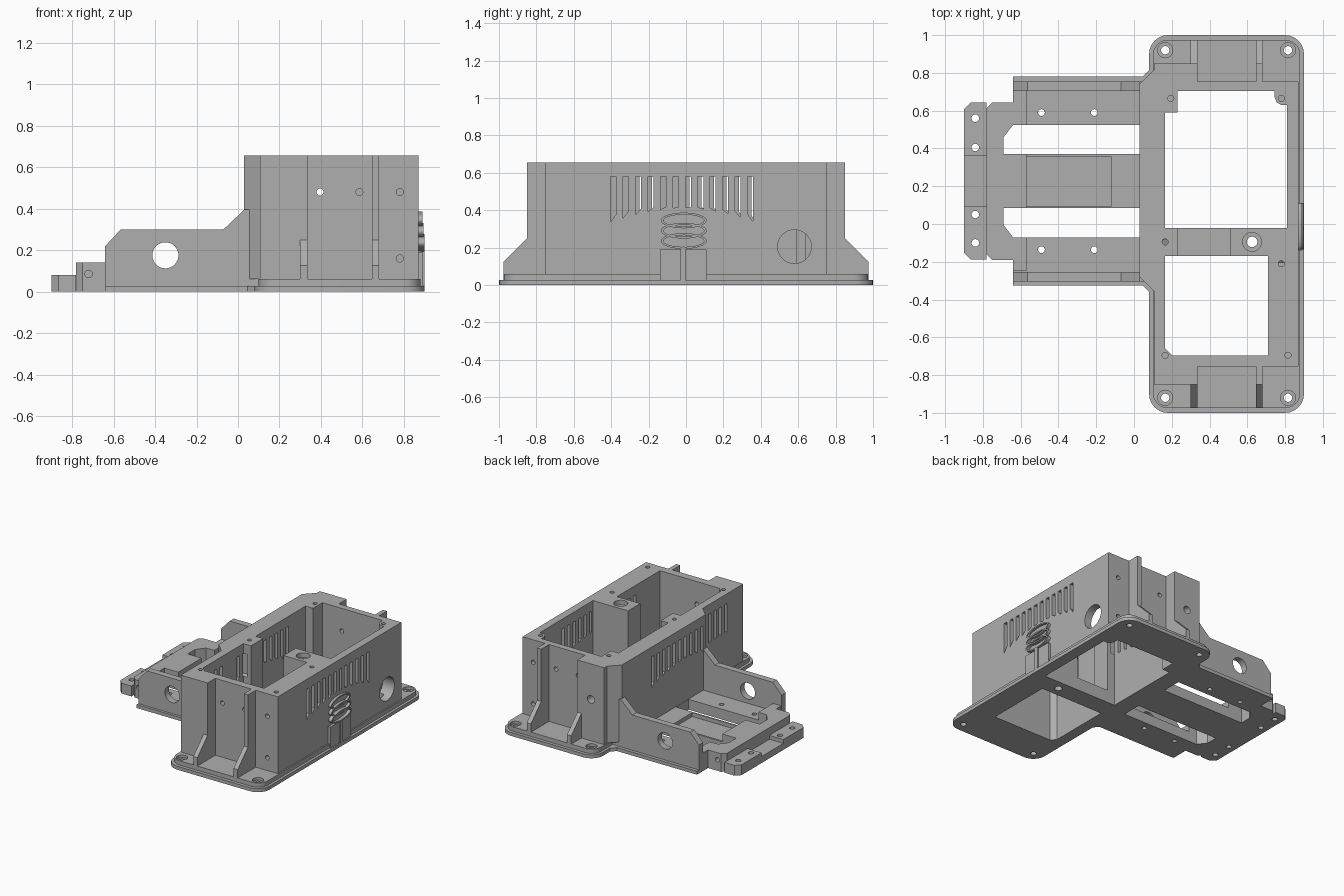
import bpy, bmesh, math
from mathutils import Vector

cube = bpy.data.objects.get("Cube")
if cube:
    bpy.data.objects.remove(cube, do_unlink=True)

grey = bpy.data.materials.new("plain grey")
grey.use_nodes = True
grey.diffuse_color = (0.43, 0.43, 0.43, 1)
grey.node_tree.nodes["Principled BSDF"].inputs["Base Color"].default_value = (0.43, 0.43, 0.43, 1)


# A prism is (axis, outline, low, high)
def rect(u0, v0, u1, v1):
    return [(u0, v0), (u1, v0), (u1, v1), (u0, v1)]


def circle(u, v, r, n=24, rv=None):
    rv = rv or r
    return [(u + r * math.cos(2 * math.pi * i / n), v + rv * math.sin(2 * math.pi * i / n)) for i in range(n)]


def rounded(u0, v0, u1, v1, r, n=6):
    pts = []
    for cu, cv, a in ((u1 - r, v1 - r, 0), (u0 + r, v1 - r, 90), (u0 + r, v0 + r, 180), (u1 - r, v0 + r, 270)):
        for i in range(n + 1):
            t = math.radians(a + 90 * i / n)
            pts.append((cu + r * math.cos(t), cv + r * math.sin(t)))
    return pts


def box(x0, y0, z0, x1, y1, z1):
    return ("z", rect(x0, y0, x1, y1), z0, z1)


def make_mesh(name, prisms):
    bm = bmesh.new()
    for axis, pts, lo, hi in prisms:
        def place(p, w):
            return {"z": (p[0], p[1], w), "y": (p[0], w, p[1]), "x": (w, p[0], p[1])}[axis]
        a = [bm.verts.new(place(p, lo)) for p in pts]
        b = [bm.verts.new(place(p, hi)) for p in pts]
        bm.faces.new(a[::-1])
        bm.faces.new(b)
        for i in range(len(pts)):
            j = (i + 1) % len(pts)
            bm.faces.new((a[i], a[j], b[j], b[i]))
    bmesh.ops.recalc_face_normals(bm, faces=bm.faces)
    me = bpy.data.meshes.new(name)
    bm.to_mesh(me)
    bm.free()
    ob = bpy.data.objects.new(name, me)
    bpy.context.scene.collection.objects.link(ob)
    return ob


def part(name, prisms, *cut_groups):
    """Solid prisms, then one boolean cut for each group of separate cutters."""
    ob = make_mesh(name, prisms)
    for group in cut_groups:
        cutter = make_mesh("cutter", group)
        cutter.hide_render = True
        mod = ob.modifiers.new("cut", "BOOLEAN")
        mod.operation, mod.solver, mod.object = "DIFFERENCE", "EXACT", cutter
        bpy.context.view_layer.update()
        me = bpy.data.meshes.new_from_object(ob.evaluated_get(bpy.context.evaluated_depsgraph_get()))
        ob.modifiers.clear()
        ob.data = me
        bpy.data.objects.remove(cutter, do_unlink=True)
    ob.data.materials.clear()
    ob.data.materials.append(grey)
    bpy.context.view_layer.objects.active = ob
    bpy.ops.object.select_all(action="DESELECT")
    ob.select_set(True)
    bpy.ops.object.shade_smooth_by_angle(angle=math.radians(30))
    return ob


# Two wells through the housing and base
back_well = [(0.165, -0.02), (0.81, -0.02), (0.81, 0.63), (0.78, 0.63), (0.755, 0.645),
             (0.745, 0.67), (0.745, 0.705), (0.23, 0.705), (0.23, 0.59), (0.165, 0.59)]
front_well = [(0.20, -0.695), (0.71, -0.695), (0.71, -0.17), (0.165, -0.17), (0.165, -0.66)]
wells = [("z", back_well, -0.1, 1), ("z", front_well, -0.1, 1)]

# Base flange in two steps, with screw holes in the corners
corners = [(x, y) for x in (0.165, 0.815) for y in (-0.92, 0.92)]
big_hole = ("z", circle(0.625, -0.095, 0.028), -0.1, 1)
screws = [("z", circle(x, y, 0.022), -0.1, 0.2) for x, y in corners]
part("base_flange", [("z", rounded(0.08, -1, 0.9, 1, 0.1), 0, 0.027)], wells, screws + [big_hole])
part("base_step", [("z", rounded(0.1, -0.975, 0.88, 0.975, 0.08), 0.027, 0.06)], wells,
     [("z", circle(x, y, 0.04), 0.04, 0.2) for x, y in corners], screws + [big_hole])

# Main housing outline, mirrored front to back except at the tray side
half = [(0.105, 0.85), (0.335, 0.85), (0.335, 0.755), (0.645, 0.755),
        (0.645, 0.85), (0.68, 0.85), (0.68, 0.755), (0.87, 0.755)]
outline = ([(0.03, -0.28), (0.03, 0.74), (0.105, 0.815)] + half
           + [(x, -y) for x, y in reversed(half)] + [(0.105, -0.355)])


def slot(y, lo, hi, x0, x1, w=0.015):
    k = 0.02 * (1 if y > 0 else -1) * min(1, abs(y) * 3)
    return ("x", [(y - w, lo + k), (y + w, lo - k), (y + w, hi), (y - w, hi)], x0, x1)


def arc(y):
    return 0.415 - 0.42 * (y + 0.02) ** 2


# Vent slots in both long walls
right_slots = [slot(y, arc(y), 0.58, 0.6, 1) for y in [-0.388 + 0.0665 * i for i in range(12)]]
left_slots = [slot(y, arc(y), 0.58, -0.1, 0.2) for y in [0.365 - 0.0665 * i for i in range(10)]]
left_slots += [("x", rect(y - 0.015, 0.36, y + 0.015, 0.58), 0, 0.2) for y in (-0.44, -0.505, -0.57, -0.635)]

# Gap in the cross wall, side port, wall holes and top screw holes
port = ("x", circle(0.58, 0.205, 0.09, 32), 0.77, 1)
gap = box(0.23, -0.19, 0.1, 0.51, 0.0, 1)
wall_holes = [("y", circle(0.395, 0.48, 0.017, 16), -1, 1)]
for s in (-1, 1):
    for x, z in ((0.585, 0.48), (0.78, 0.48), (0.78, 0.16)):
        wall_holes.append(("y", circle(x, z, 0.017, 16), *sorted((s * 0.72, s * 1))))
wall_holes.append(("y", circle(0.22, 0.38, 0.03, 20), 0.75, 1))
top_holes = [("z", circle(x, y, 0.016, 16), 0.5, 1) for x, y in
             ((0.195, 0.665), (0.78, 0.665), (0.165, -0.095), (0.78, -0.21), (0.815, -0.695), (0.165, -0.695))]
part("main_housing", [("z", outline, 0.06, 0.655)], wells, [gap], right_slots + left_slots, [port],
     wall_holes, top_holes + [("z", circle(0.625, -0.095, 0.05), 0.62, 1)], [big_hole])

# Gussets bracing the end walls
for s, side in ((-1, "front"), (1, "back")):
    for x, n in ((0.30, "right"), (0.645, "left")):
        prof = [(s * 0.84, 0.05), (s * 0.975, 0.05), (s * 0.975, 0.125), (s * 0.85, 0.25), (s * 0.84, 0.25)]
        part(f"{side}_{n}_gusset", [("x", prof, x, x + 0.035)])

# Tray plate, its thin rim and long slots
mid = 0.227
def tray_y(pts):
    return [(x, 2 * mid - y) for x, y in pts]


long_slot = [(-0.69, 0.37), (0.028, 0.37), (0.028, 0.525), (-0.64, 0.525), (-0.69, 0.46)]
long_slots = [("z", p, -0.1, 0.5) for p in (long_slot, tray_y(long_slot))]
tray_holes = [("z", circle(x, y, 0.018, 16), -0.1, 0.5) for x in (-0.49, -0.21) for y in (0.59, -0.136)]
rim = [(-0.64, -0.325), (0.045, -0.325), (0.09, -0.37), (0.14, -0.37),
       (0.14, 0.825), (0.09, 0.825), (0.045, 0.78), (-0.64, 0.78)]
part("tray_rim", [("z", rim, 0, 0.027)], long_slots, tray_holes)
part("tray_floor", [box(-0.64, -0.26, 0.027, 0.14, 0.71, 0.08)], long_slots, tray_holes,
     [box(-0.57, 0.095, 0.05, -0.12, 0.355, 0.2)])

# Tray side walls with a round port
wall = [(-0.64, 0.027), (-0.64, 0.22), (-0.565, 0.3), (-0.07, 0.3), (0.03, 0.395), (0.1, 0.395), (0.1, 0.027)]
for name, y0 in (("front_tray_wall", -0.305), ("back_tray_wall", 0.705)):
    part(name, [("y", wall, y0, y0 + 0.05)], [("y", circle(-0.35, 0.175, 0.063, 32), y0 - 0.1, y0 + 0.2)])

# Raised crossbar and stepped end lip
bar = [(-0.57, -0.25), (-0.64, -0.25), (-0.64, -0.19), (-0.75, -0.19), (-0.78, -0.16)]
bar += tray_y(reversed(bar))
part("tray_crossbar", [("z", bar, 0, 0.14)], long_slots,
     [("y", circle(-0.72, 0.085, 0.018, 16), y, y + 0.2) for y in (-0.3, 0.55)])
tab = [(-0.78, 0.36), (-0.78, 0.642), (-0.865, 0.642), (-0.9, 0.607), (-0.9, 0.36)]
for name, p, ys in (("back_lip_tab", tab, (0.56, 0.405)), ("front_lip_tab", tray_y(tab), (0.05, -0.1))):
    part(name, [("z", p, 0, 0.08)], [("z", circle(-0.84, y, 0.02, 16), -0.1, 0.3) for y in ys])
part("lip_middle", [box(-0.9, 0.094, 0, -0.78, 0.36, 0.05)])

# Stacked rings, panel and stem on the outer long wall
part("side_panel", [box(0.86, -0.14, 0.027, 0.89, 0.11, 0.19)])
part("side_stem", [("x", rounded(-0.03, 0.02, 0.0, 0.205, 0.0149), 0.88, 0.9)])
for i, z in enumerate((0.235, 0.29, 0.345)):
    part(f"side_ring_{i + 1}", [("x", circle(-0.012, z, 0.122, 40, 0.042), 0.86, 0.898 - 0.004 * i)],
         [("x", circle(-0.012, z, 0.108, 40, 0.031), 0.872, 1)])
